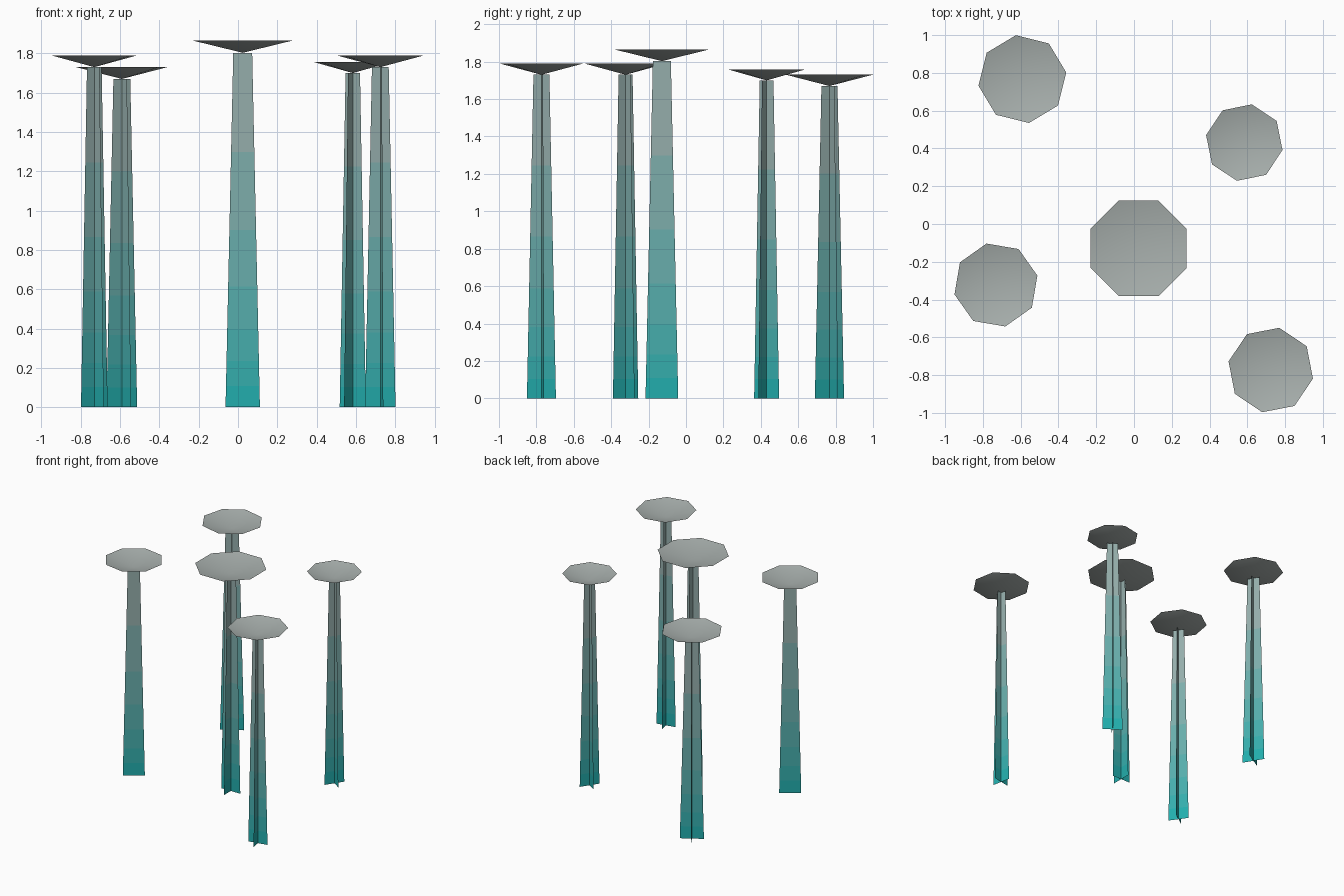
import bpy, bmesh
from math import cos, sin, pi, radians

if "Cube" in bpy.data.objects:
    bpy.data.objects.remove(bpy.data.objects["Cube"])

BANDS = [0.0, 0.06, 0.13, 0.22, 0.34, 0.5, 0.72, 1.0]   # colour steps up the stem


def linear(c):
    return c / 12.92 if c <= 0.04045 else ((c + 0.055) / 1.055) ** 2.4


def make_material(name, srgb):
    m = bpy.data.materials.new(name)
    m.diffuse_color = (*[linear(c) for c in srgb], 1)
    m.use_nodes = True
    m.node_tree.nodes["Principled BSDF"].inputs["Base Color"].default_value = m.diffuse_color
    return m


# teal at the root fading to grey at the cap
stem_mats = []
for i in range(len(BANDS) - 1):
    k = ((BANDS[i] + BANDS[i + 1]) / 2) ** 0.55
    stem_mats.append(make_material(f"stem_tone_{i}", (0.05 + 0.58 * k, 0.68, 0.68 - 0.01 * k)))
cap_mat = make_material("cap_grey", (0.66, 0.69, 0.68))


def finish(bm, name, mats, smooth=False):
    me = bpy.data.meshes.new(name)
    bm.to_mesh(me)
    bm.free()
    for m in mats:
        me.materials.append(m)
    for p in me.polygons:
        p.use_smooth = smooth
    ob = bpy.data.objects.new(name, me)
    bpy.context.collection.objects.link(ob)
    return ob


def stem(name, w, h):
    """Two crossed, tapering upright sheets."""
    bm = bmesh.new()
    for a in (0, pi / 2):
        rows = []
        for t in BANDS:
            r = w * (1 - 0.45 * t)
            rows.append([bm.verts.new((s * r * cos(a), s * r * sin(a), h * t)) for s in (-1, 1)])
        for i, (lo, hi) in enumerate(zip(rows, rows[1:])):
            f = bm.faces.new((lo[0], lo[1], hi[1], hi[0]))
            f.material_index = i
    return finish(bm, name, stem_mats)


def cap(name, r, h, rise):
    """Shallow open eight-sided dish with its tip on the stem."""
    bm = bmesh.new()
    tip = bm.verts.new((0, 0, h))
    rim = [bm.verts.new((r * cos(pi / 8 + i * pi / 4), r * sin(pi / 8 + i * pi / 4), h + rise))
           for i in range(8)]
    for i in range(8):
        bm.faces.new((tip, rim[i], rim[(i + 1) % 8]))
    return finish(bm, name, [cap_mat], smooth=True)


# x, y, turn in degrees, stem half width, cap radius, stem height, cap rise
STALKS = {
    "centre": (0.024, -0.129, 0, 0.0875, 0.274, 1.803, 0.062),
    "back_left": (-0.591, 0.767, 31, 0.091, 0.235, 1.67, 0.06),
    "back_right": (0.584, 0.431, 56.5, 0.08, 0.206, 1.70, 0.057),
    "front_left": (-0.731, -0.323, 35.3, 0.083, 0.225, 1.73, 0.06),
    "front_right": (0.724, -0.773, 11, 0.079, 0.228, 1.73, 0.06),
}
for place, (x, y, turn, w, r, h, rise) in STALKS.items():
    for ob in (stem(f"{place}_stem", w, h), cap(f"{place}_cap", r, h, rise)):
        ob.location = (x, y, 0)
        ob.rotation_euler.z = radians(turn)
